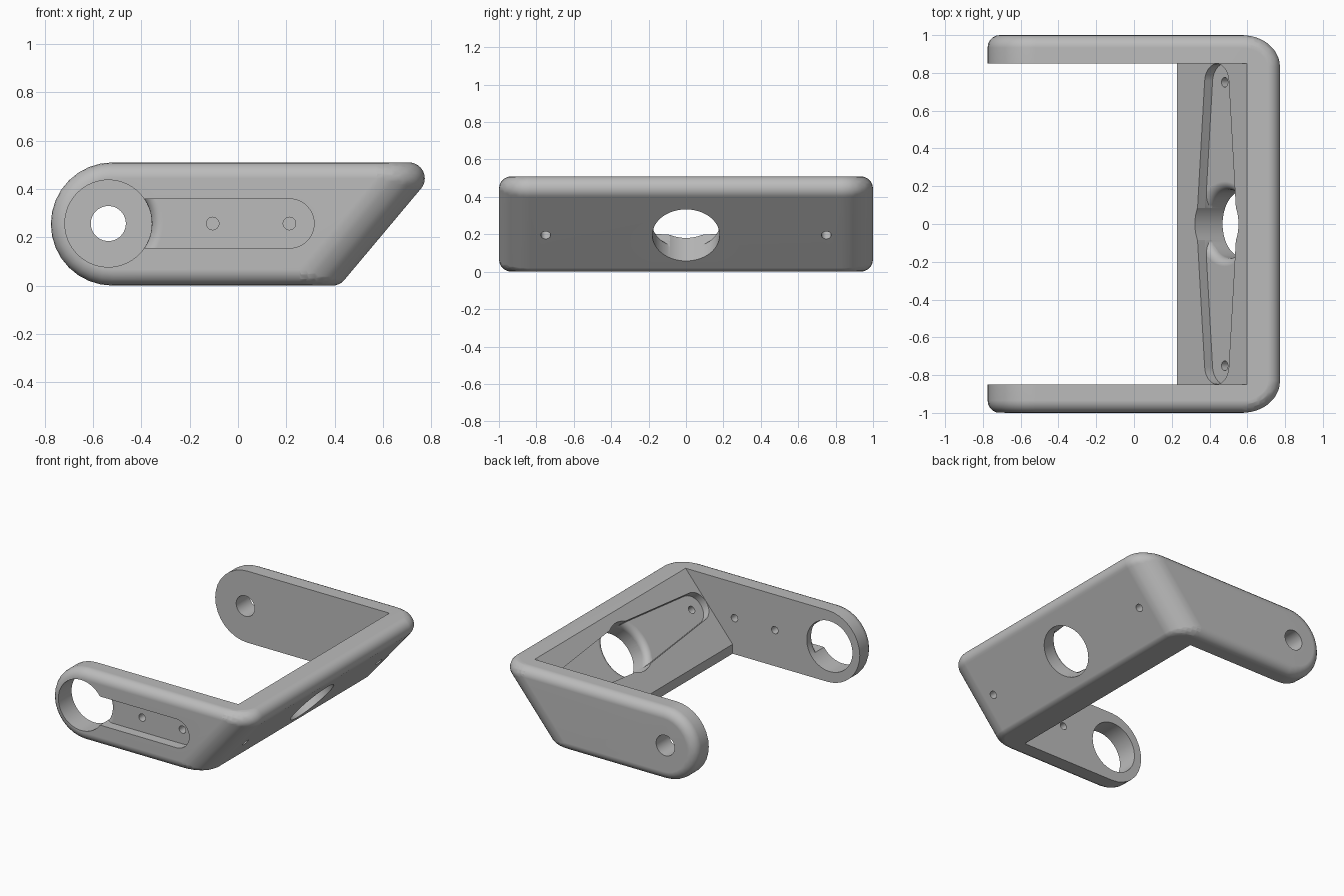
import bpy, bmesh
from math import sin, cos, pi, radians
from mathutils import Matrix, Vector

if "Cube" in bpy.data.objects:
    bpy.data.objects.remove(bpy.data.objects["Cube"])

grey = bpy.data.materials.new("plain_grey")
grey.use_nodes = True
colour = (0.5, 0.5, 0.5, 1)
grey.diffuse_color = colour
grey.node_tree.nodes["Principled BSDF"].inputs["Base Color"].default_value = colour


def make_object(name, bm):
    bmesh.ops.recalc_face_normals(bm, faces=bm.faces[:])
    mesh = bpy.data.meshes.new(name)
    bm.to_mesh(mesh)
    bm.free()
    mesh.materials.append(grey)
    obj = bpy.data.objects.new(name, mesh)
    bpy.context.collection.objects.link(obj)
    return obj


def hull(name, points):
    bm = bmesh.new()
    for p in points:
        bm.verts.new(p)
    bmesh.ops.remove_doubles(bm, verts=bm.verts[:], dist=1e-5)
    res = bmesh.ops.convex_hull(bm, input=bm.verts[:])
    extra = {g for key in ("geom_interior", "geom_unused") for g in res[key]
             if isinstance(g, bmesh.types.BMVert)}
    bmesh.ops.delete(bm, geom=list(extra), context='VERTS')
    bmesh.ops.dissolve_limit(bm, angle_limit=radians(0.3),
                             verts=bm.verts[:], edges=bm.edges[:])
    return make_object(name, bm)


def ring(frame, u, r, w, n=64):
    return [frame @ Vector((u + r * cos(2 * pi * k / n), r * sin(2 * pi * k / n), w))
            for k in range(n)]


def prism(frame, circles, low, high):
    """Straight cutter around a row of (position, radius) circles."""
    return hull("cutter", [p for u, r in circles for w in (low, high)
                           for p in ring(frame, u, r, w)])


def lathe(frame, profile, n=64):
    bm = bmesh.new()
    rings = [[bm.verts.new(p) for p in ring(frame, 0, r, w, n)] for r, w in profile]
    for a, b in zip(rings, rings[1:]):
        for k in range(n):
            j = (k + 1) % n
            bm.faces.new((a[k], a[j], b[j], b[k]))
    bm.faces.new(rings[0])
    bm.faces.new(rings[-1])
    return make_object("cutter", bm)


def boolean(target, cutter, operation='DIFFERENCE'):
    bpy.context.view_layer.objects.active = target
    mod = target.modifiers.new("cut", 'BOOLEAN')
    mod.operation, mod.solver, mod.object = operation, 'EXACT', cutter
    bpy.ops.object.modifier_apply(modifier=mod.name)
    bpy.data.objects.remove(cutter)


# Outer body: rounded block with round arm ends and a slanted back
FILLET, CORNER = 0.066, 0.104
SLOPE, TILT = 0.839, radians(40)
centres = []
for side in (-1, 1):
    y = 1 - FILLET
    for k in range(17):
        a = pi / 2 + pi * k / 16
        centres.append((-0.52 + 0.189 * cos(a), side * y, 0.255 + 0.189 * sin(a)))
    for z in (FILLET, 0.51 - FILLET):
        for k in range(9):
            a = pi / 2 * k / 8
            x = 0.335 + SLOPE * z - CORNER / cos(TILT) * (1 - cos(a))
            centres.append((x, side * (y - CORNER * (1 - sin(a))), z))
ball = [Vector((cos(a) * cos(b), sin(b), sin(a) * cos(b))) * FILLET
        for a in (2 * pi * i / 32 for i in range(32))
        for b in (pi / 2 * j / 5 for j in range(-5, 6))]
bracket = hull("bracket", [Vector(c) + p for c in centres for p in ball])

# Space between the arms
upper = [(-2, 0.067), (0.2275, 0.067), (0.598, 0.51), (0.64, 0.56), (-2, 0.56)]
lower = [(-2, -1), (0.2275, -1), (0.2275, 0.1), (-2, 0.1)]
for outline in (upper, lower):
    boolean(bracket, hull("cutter", [(x, s * 0.85, z) for x, z in outline for s in (-1, 1)]))


def frame_of(u, v, w, origin):
    m = Matrix((u, v, w)).transposed().to_4x4()
    m.translation = origin
    return m


def recess(frame, circles, floor, top, screws, through, hub=0.18, soft=0.045):
    """Shaped pocket with a hub hole, a softened lip and screw holes."""
    boolean(bracket, prism(frame, circles, floor, top))
    boolean(bracket, prism(frame, [(0, hub)], *through))
    profile = [(hub - 0.02, floor - soft)]
    for k in range(7):
        a = pi / 2 * k / 6
        profile.append((hub + soft * (1 - cos(a)), floor - soft * (1 - sin(a))))
    profile += [(hub + soft, floor + 0.01), (hub - 0.02, floor + 0.01)]
    lip = lathe(frame, profile)
    boolean(lip, prism(frame, circles, floor - 0.1, floor + 0.005), 'INTERSECT')
    boolean(bracket, lip)
    for u in screws:
        boolean(bracket, prism(frame, [(u, 0.026)], *through))


# Right arm: hub hole, slot and screw holes
arm = frame_of((1, 0, 0), (0, 0, 1), (0, -1, 0), (-0.537, -1, 0.257))
recess(arm, [(0, 0.102), (0.75, 0.102)], -0.07, 0.1, (0.432, 0.75), (-0.25, 0.1))

# Left arm: pivot hole
boolean(bracket, prism(arm, [(0, 0.0725)], -2.2, -1.7))

# Slanted back plate: hub hole, tapered pocket and screw holes
s, c = sin(TILT), cos(TILT)
plate = frame_of((0, -1, 0), (s, 0, c), (-c, 0, s), (0.585, 0, 0.195))
recess(plate, [(-0.748, 0.1), (0, 0.165), (0.748, 0.1)], 0.137, 0.3,
       (-0.75, 0.75), (-0.1, 0.3))

# Smooth shading with clean flat faces
bpy.ops.object.select_all(action='DESELECT')
bpy.context.view_layer.objects.active = bracket
bracket.select_set(True)
bpy.ops.object.shade_smooth_by_angle(angle=radians(30))
weighted = bracket.modifiers.new("clean_normals", 'WEIGHTED_NORMAL')
weighted.keep_sharp = True
